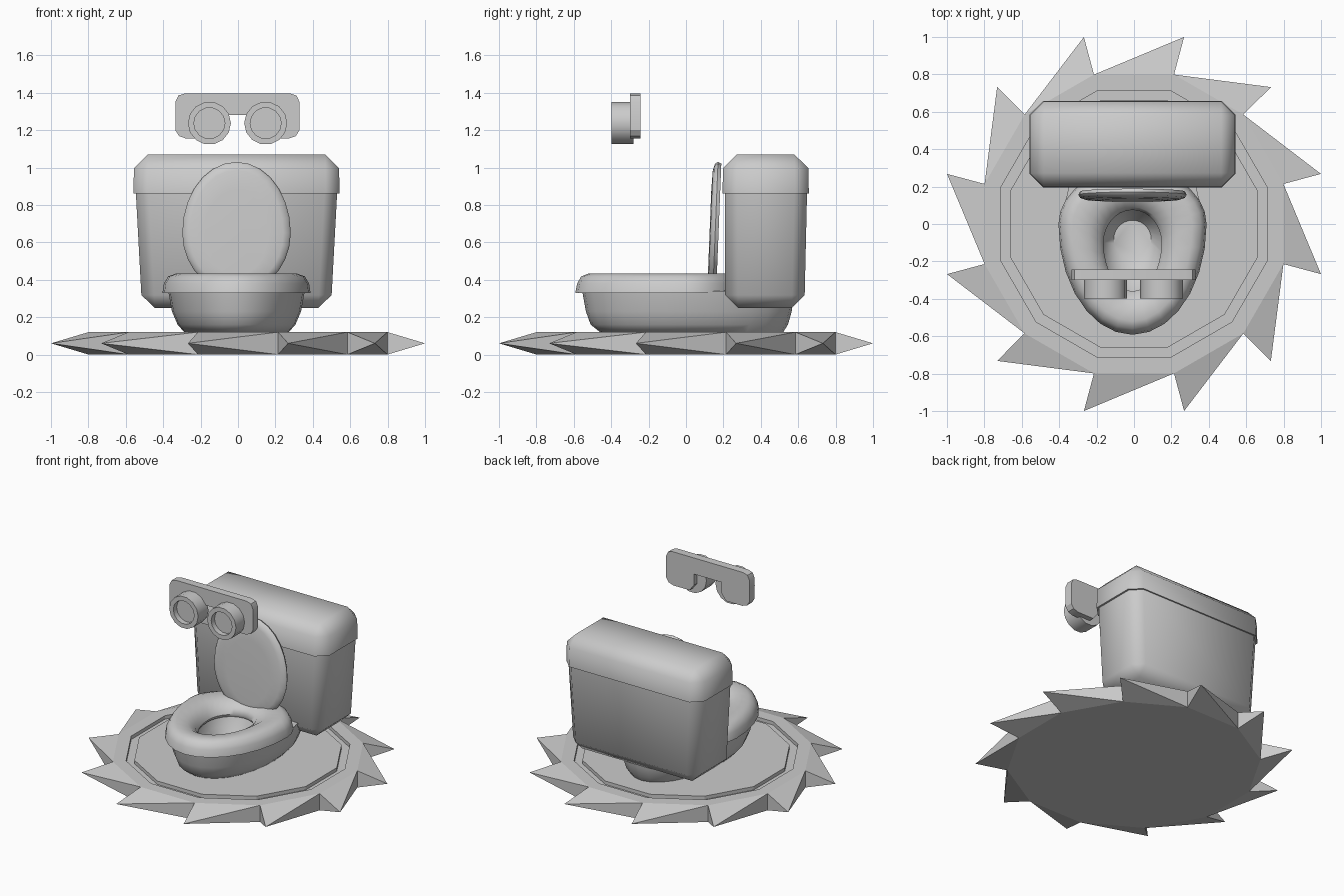
import bpy, bmesh
from math import sin, cos, pi, radians
from mathutils import Matrix, Vector

cube = bpy.data.objects.get("Cube")
if cube:
    bpy.data.objects.remove(cube)

grey = bpy.data.materials.new("plain grey")
grey.use_nodes = True
COLOR = (0.6, 0.6, 0.6, 1)
grey.diffuse_color = COLOR
grey.node_tree.nodes["Principled BSDF"].inputs["Base Color"].default_value = COLOR

OFFSET = -0.008   # sideways shift of the seat and tank
UPRIGHT = Matrix.Rotation(radians(-90), 4, 'X')   # local z -> y, local -y -> z


def finish(bm, name, angle=None):
    """Turn a bmesh into a named, coloured object."""
    bmesh.ops.recalc_face_normals(bm, faces=bm.faces)
    mesh = bpy.data.meshes.new(name)
    bm.to_mesh(mesh)
    bm.free()
    mesh.materials.append(grey)
    obj = bpy.data.objects.new(name, mesh)
    bpy.context.collection.objects.link(obj)
    if angle:
        bpy.ops.object.select_all(action='DESELECT')
        obj.select_set(True)
        bpy.context.view_layer.objects.active = obj
        bpy.ops.object.shade_smooth_by_angle(angle=radians(angle))
    return obj


def egg(half_width, front, wide, back, n, phase=0.0):
    """Egg outline: two half ellipses meeting at y = wide."""
    points = []
    for i in range(n):
        a = 2 * pi * i / n + phase
        length = back - wide if sin(a) > 0 else wide - front
        points.append((half_width * cos(a), wide + length * sin(a)))
    return points


def loft(rings, n, start=False, end=False, closed=False, phase=0.0):
    """Skin egg rings given as (half_width, front, wide, back, z)."""
    bm = bmesh.new()
    loops = [[bm.verts.new((x, y, r[4])) for x, y in egg(*r[:4], n, phase)] for r in rings]
    pairs = list(zip(loops, loops[1:]))
    if closed:
        pairs.append((loops[-1], loops[0]))
    for lo, hi in pairs:
        for i in range(n):
            j = (i + 1) % n
            bm.faces.new((lo[i], lo[j], hi[j], hi[i]))
    if start:
        bm.faces.new(loops[0])
    if end:
        bm.faces.new(loops[-1])
    return bm


def circle(r, z, cx=0.0):
    return (r, cx - r, cx, cx + r, z)


# Saw-blade base: grooved disc whose side panels become pointed teeth
profile = [(0.827, 0), (0.827, 0.12), (0.74, 0.12), (0.74, 0.095), (0.685, 0.095), (0.685, 0.12)]
bm = loft([circle(r, z) for r, z in profile], 12, start=True, end=True, phase=radians(15))
bm.faces.ensure_lookup_table()
for i, side in enumerate(list(bm.faces)[:12]):
    a = radians(15 + 30 * i)
    tip = bm.verts.new((1.035 * cos(a), 1.035 * sin(a), 0.06))
    corners = list(side.verts)
    bm.faces.remove(side)
    for k in range(4):
        bm.faces.new((corners[k], corners[(k + 1) % 4], tip))
finish(bm, "saw_blade_base")

# Bowl: outer wall, rim and inner basin
bm = loft([
    (0.28, -0.46, 0, 0.52, 0.12),
    (0.315, -0.51, 0, 0.545, 0.16),
    (0.345, -0.535, 0, 0.565, 0.23),
    (0.365, -0.555, 0, 0.58, 0.34),
    (0.18, -0.38, -0.1, 0.10, 0.345),
    (0.16, -0.33, -0.1, 0.07, 0.27),
    (0.10, -0.18, -0.08, 0.02, 0.19),
], 28, start=True, end=True)
bm.transform(Matrix.Translation((OFFSET, 0, 0)))
finish(bm, "bowl", 50)

# Rounded seat ring
bm = loft([
    (0.396, -0.592, 0, 0.30, 0.33),
    (0.388, -0.582, 0, 0.29, 0.38),
    (0.365, -0.56, 0, 0.27, 0.418),
    (0.32, -0.52, -0.01, 0.24, 0.434),
    (0.235, -0.44, -0.05, 0.15, 0.425),
    (0.175, -0.385, -0.09, 0.09, 0.39),
    (0.155, -0.36, -0.1, 0.075, 0.35),
    (0.165, -0.37, -0.1, 0.085, 0.33),
], 28, closed=True)
bm.transform(Matrix.Translation((OFFSET, 0, 0)))
finish(bm, "seat", 50)

# Raised lid: thin egg plate leaning slightly back
bm = loft([
    (0.17, -0.88, -0.65, -0.42, 0.0),
    (0.25, -0.985, -0.65, -0.36, 0.004),
    (0.28, -1.02, -0.65, -0.34, 0.014),
    (0.29, -1.03, -0.65, -0.33, 0.03),
    (0.28, -1.02, -0.65, -0.34, 0.048),
], 28, start=True, end=True)
bm.transform(Matrix.Translation((OFFSET, 0.1, 0)) @ Matrix.Shear('XY', 4, (0, 0.04)) @ UPRIGHT)
finish(bm, "raised_lid", 60)


# Tank and its cover: chamfered tapered boxes
def chamfered_box(name, low, high, z0, z1, chamfer, skip_low):
    """low and high are (half_x, y_min, y_max); one horizontal rim stays sharp."""
    bm = bmesh.new()
    bmesh.ops.create_cube(bm, size=2)
    for v in bm.verts:
        hx, y0, y1 = low if v.co.z < 0 else high
        v.co = Vector((OFFSET + hx * v.co.x, y0 if v.co.y < 0 else y1,
                       z0 if v.co.z < 0 else z1))
    sharp_z = z0 if skip_low else z1
    edges = [e for e in bm.edges if any(abs(v.co.z - sharp_z) > 0.01 for v in e.verts)]
    bmesh.ops.bevel(bm, geom=edges, offset=chamfer, segments=1, affect='EDGES')
    finish(bm, name, 60)


chamfered_box("tank", (0.505, 0.21, 0.633), (0.54, 0.207, 0.648), 0.25, 0.9, 0.068, False)
chamfered_box("tank_cover", (0.551, 0.195, 0.657), (0.547, 0.2, 0.652), 0.861, 1.07, 0.073, True)

# Floating goggles: notched plate
half = [(0.11, 1.28), (0.11, 1.2), (0.145, 1.155), (0.275, 1.155), (0.312, 1.168),
        (0.332, 1.2), (0.332, 1.35), (0.316, 1.385), (0.28, 1.396)]
outline = half + [(-x, z) for x, z in reversed(half)]
bm = bmesh.new()
plate = bm.faces.new([bm.verts.new((x - 0.003, -0.3, z)) for x, z in outline])
extruded = bmesh.ops.extrude_face_region(bm, geom=[plate])
for v in extruded["geom"]:
    if isinstance(v, bmesh.types.BMVert):
        v.co.y = -0.243
bm.faces.ensure_lookup_table()
if len([f for f in bm.faces if len(f.verts) == len(outline)]) < 2:
    bm.faces.new([v for v in bm.verts if v.co.y < -0.29])
finish(bm, "goggle_plate", 30)

# Goggle tubes with recessed lenses
for side, cx in (("right", -0.153), ("left", 0.148)):
    bm = loft([circle(r, y) for r, y in
               [(0.115, -0.28), (0.115, -0.398), (0.083, -0.398), (0.083, -0.36)]],
              14, start=True, end=True)
    bm.transform(Matrix.Translation((cx, 0, 1.237)) @ UPRIGHT)
    finish(bm, side + "_goggle_tube", 40)
